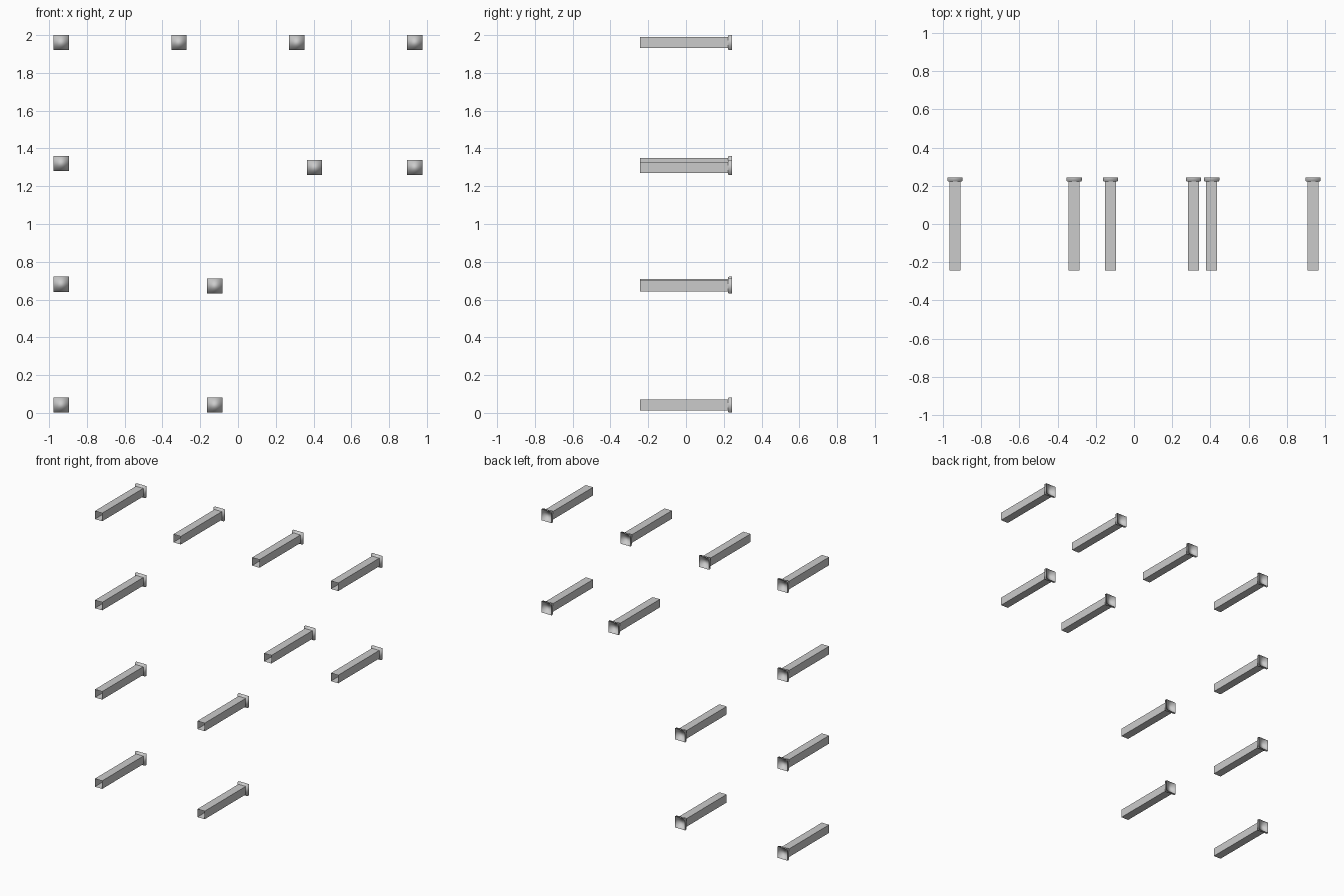
import bpy

if "Cube" in bpy.data.objects:
    bpy.data.objects.remove(bpy.data.objects["Cube"])

# Peg centres (x, z) as seen from the front
PEGS = [
    (-0.936, 0.041), (-0.936, 0.681), (-0.936, 1.321), (-0.936, 1.96),
    (-0.313, 1.96), (0.311, 1.96), (0.936, 1.96),
    (0.936, 1.299), (0.406, 1.299),
    (-0.123, 0.672), (-0.123, 0.041),
]
Y_FRONT, Y_PLATE, Y_BACK = -0.243, 0.222, 0.243


def square_loft(name, rings, cap_first=False, smooth=False):
    """Thin square shell along y through (half_width, y) rings."""
    verts = [(sx * h, y, sz * h) for h, y in rings
             for sx, sz in ((-1, -1), (1, -1), (1, 1), (-1, 1))]
    faces = []
    for r in range(len(rings) - 1):
        for i in range(4):
            a, b = r * 4 + i, r * 4 + (i + 1) % 4
            faces.append((a, a + 4, b + 4, b)[::-1])
    if cap_first:
        faces.append((0, 1, 2, 3))
    mesh = bpy.data.meshes.new(name)
    mesh.from_pydata(verts, [], faces)
    mesh.polygons.foreach_set("use_smooth", [smooth] * len(faces))
    mesh.update()
    return mesh


# Square tube, open at the front
tube = square_loft("peg_tube", [(0.029, Y_FRONT), (0.029, Y_PLATE)])
# Shallow flange cap with chamfered front rim, open at the back
flange = square_loft("peg_flange",
                     [(0.036, Y_PLATE), (0.040, Y_PLATE + 0.005), (0.040, Y_BACK)],
                     cap_first=True, smooth=True)

for n, (x, z) in enumerate(PEGS, 1):
    for mesh in (tube, flange):
        obj = bpy.data.objects.new(f"{mesh.name}_{n}", mesh)
        obj.location = (x, 0, z)
        bpy.context.collection.objects.link(obj)
